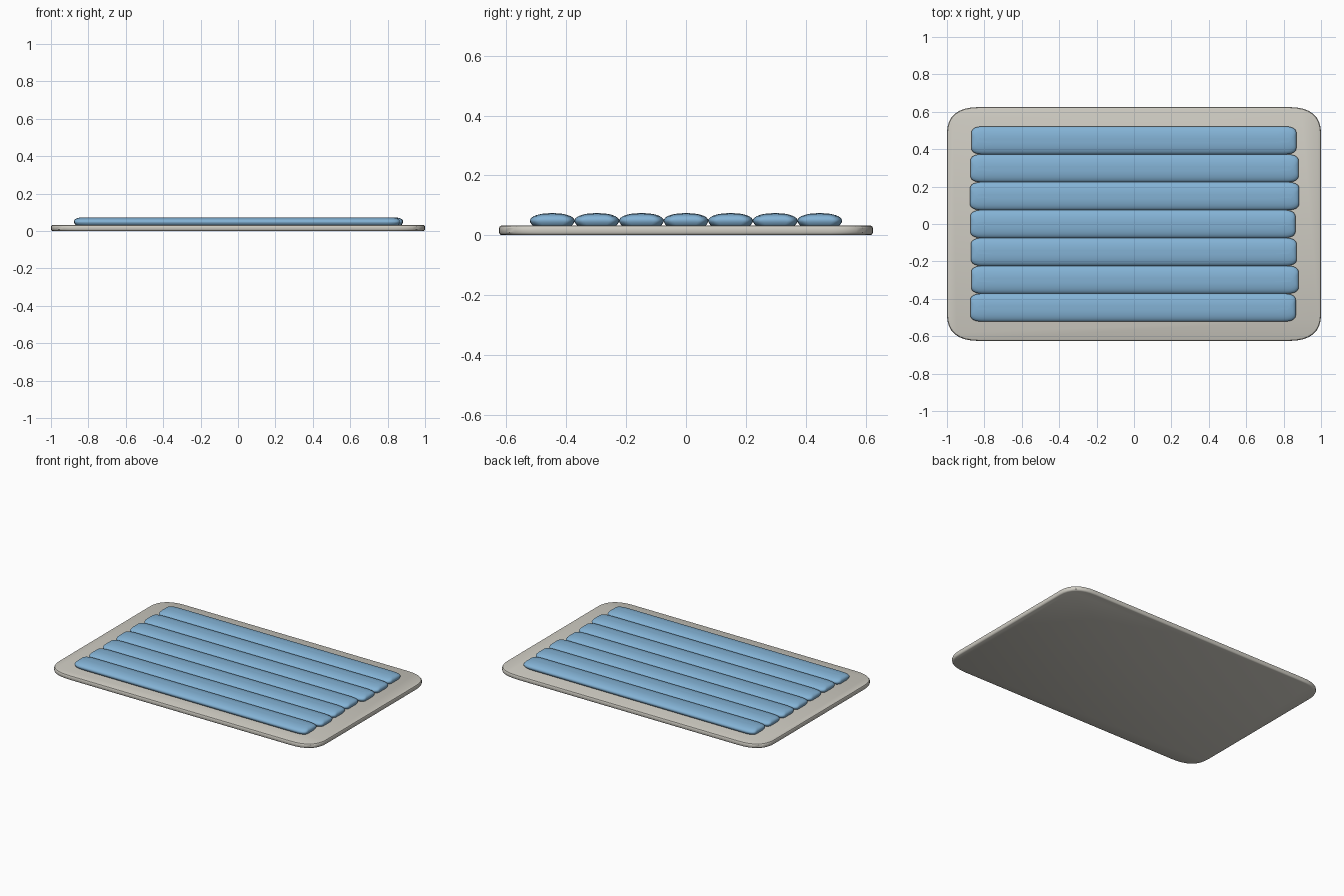
import bpy, bmesh

if "Cube" in bpy.data.objects:
    bpy.data.objects.remove(bpy.data.objects["Cube"])


def material(name, rgb):
    m = bpy.data.materials.new(name)
    m.diffuse_color = (*rgb, 1)
    m.use_nodes = True
    m.node_tree.nodes["Principled BSDF"].inputs["Base Color"].default_value = m.diffuse_color
    return m


GREY = material("warm grey", (0.62, 0.60, 0.54))
BLUE = material("soft blue", (0.23, 0.45, 0.67))


def outline(x0, x1, y0, y1, rx, ry, n=8):
    """Counter-clockwise rectangle with soft curved corners."""
    pts = []
    corners = [(x1, y0, -1, 1), (x1, y1, -1, -1), (x0, y1, 1, -1), (x0, y0, 1, 1)]
    for i, (cx, cy, sx, sy) in enumerate(corners):
        along_x, along_y = (cx + sx * rx, cy), (cx, cy + sy * ry)
        a, b = (along_x, along_y) if i % 2 == 0 else (along_y, along_x)
        for k in range(n + 1):
            t = k / n
            w = ((1 - t) ** 2, 2 * t * (1 - t), t * t)
            pts.append((w[0] * a[0] + w[1] * cx + w[2] * b[0],
                        w[0] * a[1] + w[1] * cy + w[2] * b[1]))
    return pts


def slab(name, x0, x1, y0, y1, rx, ry, layers, mat, angle):
    """Stack of outlines; each layer is (z, inset in x, inset in y)."""
    bm = bmesh.new()
    rings = [[bm.verts.new((x, y, z)) for x, y in
              outline(x0 + ix, x1 - ix, y0 + iy, y1 - iy, rx, ry)]
             for z, ix, iy in layers]
    n = len(rings[0])
    for lo, hi in zip(rings, rings[1:]):
        for i in range(n):
            j = (i + 1) % n
            bm.faces.new((lo[i], lo[j], hi[j], hi[i]))
    bm.faces.new(rings[0][::-1])
    bm.faces.new(rings[-1])
    me = bpy.data.meshes.new(name)
    bm.to_mesh(me)
    bm.free()
    me.materials.append(mat)
    ob = bpy.data.objects.new(name, me)
    bpy.context.collection.objects.link(ob)
    bpy.context.view_layer.objects.active = ob
    ob.select_set(True)
    bpy.ops.object.shade_smooth_by_angle(angle=angle)
    ob.select_set(False)


# base board with softened rim
slab("base_board", -1, 1, -0.625, 0.625, 0.17, 0.14,
     [(0, .008, .008), (.003, .003, .003), (.009, 0, 0),
      (.024, 0, 0), (.030, .003, .003), (.033, .009, .009)], GREY, 0.6)

# seven padded rolls, back to front, with slightly uneven ends
ends = [(-.87, .868), (-.875, .88), (-.877, .883), (-.875, .863),
        (-.872, .87), (-.87, .88), (-.875, .865)]
pad = [(.030, .010, .012), (.036, .005, .006), (.044, .001, .001), (.051, 0, 0),
       (.058, .002, .005), (.064, .007, .014), (.068, .016, .025),
       (.071, .028, .037), (.073, .045, .052), (.0735, .06, .064)]
for i, (x0, x1) in enumerate(ends):
    y = 0.447 - 0.149 * i
    layers = pad
    slab(f"padded_roll_{i + 1}", x0, x1, y - .075, y + .075, .07, .035, layers, BLUE, 1.0)
    # corners of the narrow upper layers shrink with the inset
    me = bpy.data.objects[f"padded_roll_{i + 1}"].data
    for v in me.vertices:
        iy = min(pad, key=lambda p: abs(p[0] - v.co.z))[2]
        half = .075 - iy
        if half < .035:
            # rescale the overlapping corner curve so it stays inside the layer
            v.co.y = y + max(-half, min(half, v.co.y - y))
